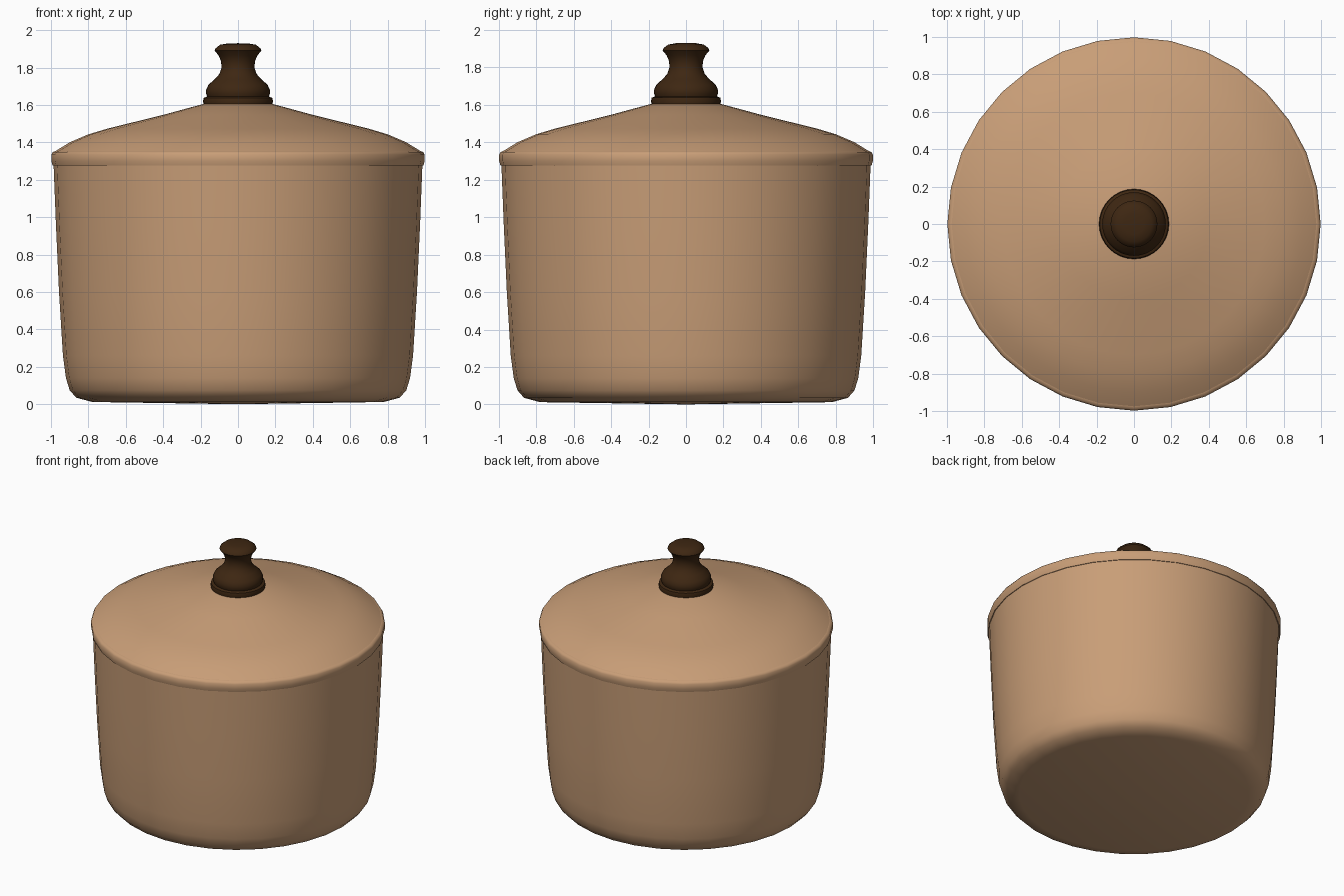
import bpy
import bmesh
import math

cube = bpy.data.objects.get("Cube")
if cube:
    bpy.data.objects.remove(cube, do_unlink=True)


def material(name, colour):
    mat = bpy.data.materials.new(name)
    mat.use_nodes = True
    mat.diffuse_color = (*colour, 1)
    bsdf = mat.node_tree.nodes["Principled BSDF"]
    bsdf.inputs["Base Color"].default_value = (*colour, 1)
    return mat


def lathe(name, profile, mat, sides=32, sharp=40):
    """Spin a (radius, height) profile around the z axis."""
    bm = bmesh.new()
    verts = [bm.verts.new((r, 0, z)) for r, z in profile]
    edges = [bm.edges.new(pair) for pair in zip(verts, verts[1:])]
    bmesh.ops.spin(bm, geom=verts + edges, cent=(0, 0, 0), axis=(0, 0, 1),
                   angle=math.tau, steps=sides, use_duplicate=False)
    bmesh.ops.remove_doubles(bm, verts=bm.verts, dist=0.0005)
    bmesh.ops.recalc_face_normals(bm, faces=bm.faces)
    mesh = bpy.data.meshes.new(name)
    bm.to_mesh(mesh)
    bm.free()
    mesh.materials.append(mat)
    obj = bpy.data.objects.new(name, mesh)
    bpy.context.collection.objects.link(obj)
    bpy.ops.object.select_all(action="DESELECT")
    obj.select_set(True)
    bpy.context.view_layer.objects.active = obj
    bpy.ops.object.shade_smooth_by_angle(angle=math.radians(sharp))
    return obj


clay = material("tan_clay", (0.58, 0.34, 0.185))
wood = material("dark_wood", (0.048, 0.02, 0.006))

# Pot: rounded foot, slightly flared wall, hollow inside
lathe("pot_body", [
    (0, 0), (0.78, 0.012), (0.865, 0.035), (0.9, 0.075), (0.92, 0.14),
    (0.936, 0.26), (0.957, 0.6), (0.973, 0.95), (0.986, 1.28),
    (0.94, 1.28), (0.91, 0.6), (0.87, 0.16), (0.78, 0.08), (0, 0.08)],
    clay, sharp=50)

# Rolled band around the mouth
lathe("pot_rim", [
    (0.94, 1.275), (0.991, 1.275), (0.998, 1.3), (0.998, 1.335),
    (0.99, 1.348), (0.972, 1.355), (0.94, 1.355), (0.94, 1.275)],
    clay, sharp=50)

# Lid: gently domed edge rising into a cone, with a hollow underside
lathe("lid", [
    (0, 1.575), (0.4, 1.515), (0.78, 1.42), (0.945, 1.345),
    (0.975, 1.354), (0.9, 1.4), (0.8, 1.443), (0.7, 1.473),
    (0.4, 1.547), (0.19, 1.604), (0, 1.608)], clay)

# Turned knob: base ring, bulb, narrow neck and flared cap
lathe("knob", [
    (0, 1.6), (0.183, 1.6), (0.187, 1.62), (0.183, 1.638), (0.165, 1.645),
    (0.17, 1.66), (0.17, 1.682), (0.158, 1.708), (0.125, 1.737),
    (0.1, 1.765), (0.088, 1.8), (0.091, 1.835), (0.104, 1.865),
    (0.125, 1.89), (0.12, 1.903), (0.095, 1.922), (0.055, 1.929),
    (0, 1.93)], wood)
